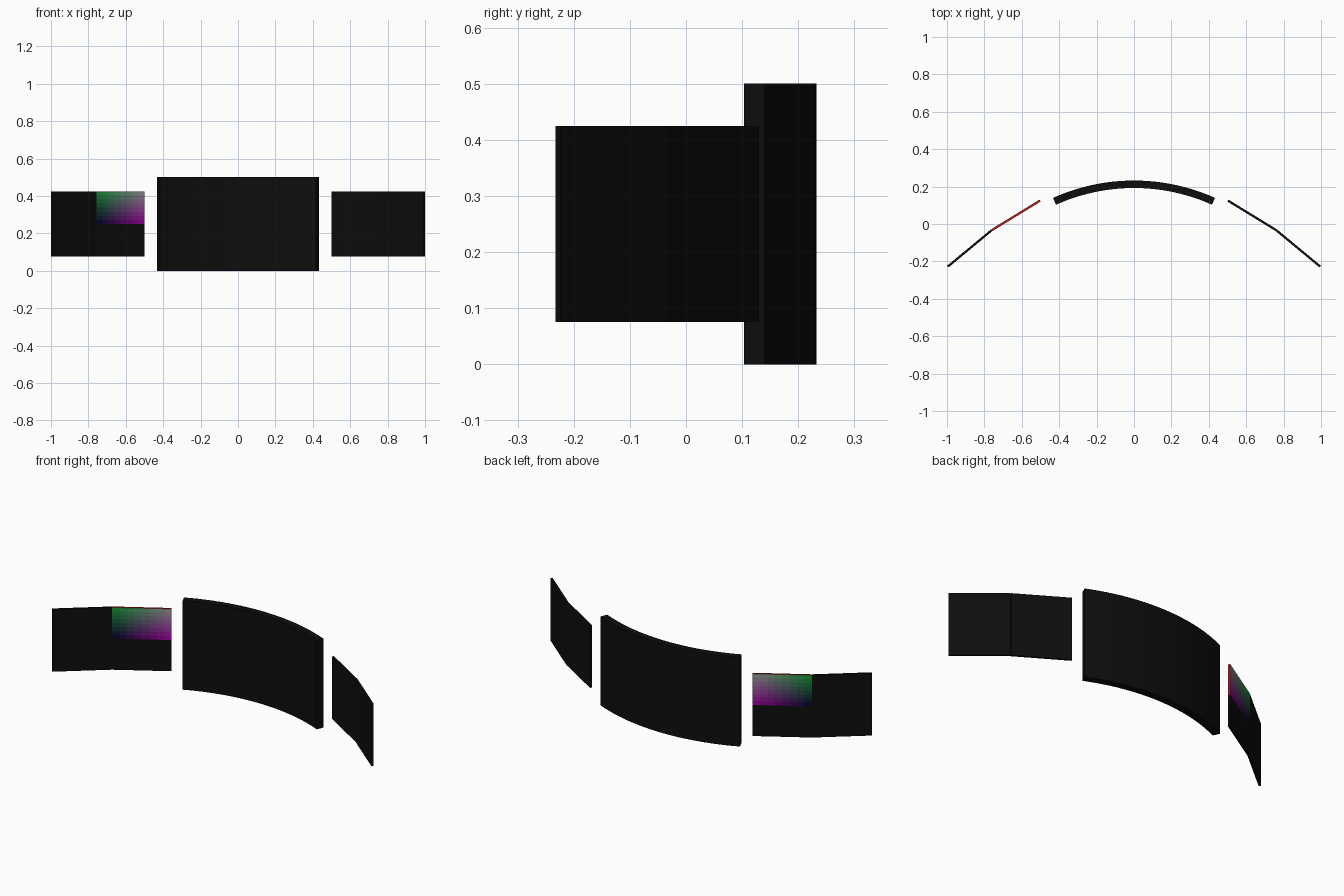
import bpy, bmesh
from math import sin, cos, asin
from mathutils import Vector

if "Cube" in bpy.data.objects:
    bpy.data.objects.remove(bpy.data.objects["Cube"])


def material(name, rgb):
    m = bpy.data.materials.new(name)
    m.diffuse_color = (*rgb, 1)
    m.use_nodes = True
    m.node_tree.nodes["Principled BSDF"].inputs["Base Color"].default_value = m.diffuse_color
    return m


def make(name, bm, mats):
    bmesh.ops.recalc_face_normals(bm, faces=bm.faces[:])
    me = bpy.data.meshes.new(name)
    bm.to_mesh(me)
    bm.free()
    for m in mats:
        me.materials.append(m)
    ob = bpy.data.objects.new(name, me)
    bpy.context.collection.objects.link(ob)
    return ob


def prism(outline, z0, z1):
    bm = bmesh.new()
    face = bm.faces.new([bm.verts.new((x, y, z0)) for x, y in outline])
    ext = bmesh.ops.extrude_face_region(bm, geom=[face])
    verts = [v for v in ext["geom"] if isinstance(v, bmesh.types.BMVert)]
    bmesh.ops.translate(bm, verts=verts, vec=(0, 0, z1 - z0))
    return bm


black = material("black", (0.004, 0.004, 0.004))
red = material("red_rim", (0.5, 0.01, 0.01))

# Curved main screen
R, T, N, BACK = 1.055, 0.04, 24, 0.2325
half = asin(0.433 / R)
angles = [half * (2 * i / N - 1) for i in range(N + 1)]
cy = BACK - R
outline = [(R * sin(a), cy + R * cos(a)) for a in angles]
outline += [((R - T) * sin(a), cy + (R - T) * cos(a)) for a in reversed(angles)]
main = make("main_curved_screen", prism(outline, 0, 0.5), [black])
bpy.context.view_layer.objects.active = main
main.select_set(True)
bpy.ops.object.shade_smooth_by_angle(angle=0.5)

# Side banks: two columns by two rows of thin flat screens, hinged at the front
path = [Vector((0.499, 0.12)), Vector((0.757, -0.038)), Vector((0.992, -0.2325))]
rows = [(0.075, 0.25), (0.25, 0.425)]
THICK = 0.012
CELLS = 8


def gradient_colour(u, v):
    # u runs inward, v runs upward; blended between four corner colours
    low = Vector((0.02, 0.02, 0.17)).lerp(Vector((0.65, 0.0, 0.65)), u)
    high = Vector((0.08, 0.62, 0.2)).lerp(Vector((0.62, 0.62, 0.62)), u)
    return [c ** 2.2 for c in low.lerp(high, v)]


def colour_screen(bm, a, b, z0, z1):
    # Split the faces into a grid and colour front and back cells
    d = b - a
    for i in range(1, CELLS):
        p = a.lerp(b, i / CELLS)
        for co, no in (((p.x, p.y, 0), (d.x, d.y, 0)),
                       ((0, 0, z0 + (z1 - z0) * i / CELLS), (0, 0, 1))):
            bmesh.ops.bisect_plane(bm, geom=bm.verts[:] + bm.edges[:] + bm.faces[:],
                                   plane_co=co, plane_no=no)
    mats = [red] + [material(f"gradient_{i}_{j}", gradient_colour(
        (i + 0.5) / CELLS, (j + 0.5) / CELLS)) for j in range(CELLS) for i in range(CELLS)]
    bm.normal_update()
    side = Vector((d.y, -d.x, 0)).normalized()
    for f in bm.faces:
        if abs(f.normal.dot(side)) > 0.9:
            c = f.calc_center_median()
            u = 1 - (Vector((c.x, c.y)) - a).dot(d) / d.length_squared
            v = (c.z - z0) / (z1 - z0)
            i, j = (min(CELLS - 1, max(0, int(t * CELLS))) for t in (u, v))
            f.material_index = 1 + j * CELLS + i
    return mats


for label, s in (("right", 1), ("left", -1)):
    for col in range(2):
        a, b = (Vector((s * p.x, p.y)) for p in path[col:col + 2])
        d = (b - a).normalized()
        n = Vector((-d.y, d.x)) * s * THICK
        for row, (z0, z1) in enumerate(rows):
            bm = prism([a, b, b + n, a + n], z0, z1)
            mats = [black]
            if s < 0 and col == 0 and row == 1:
                mats = colour_screen(bm, a, b, z0, z1)
            make(f"{label}_screen_{('inner', 'outer')[col]}_{('lower', 'upper')[row]}", bm, mats)
